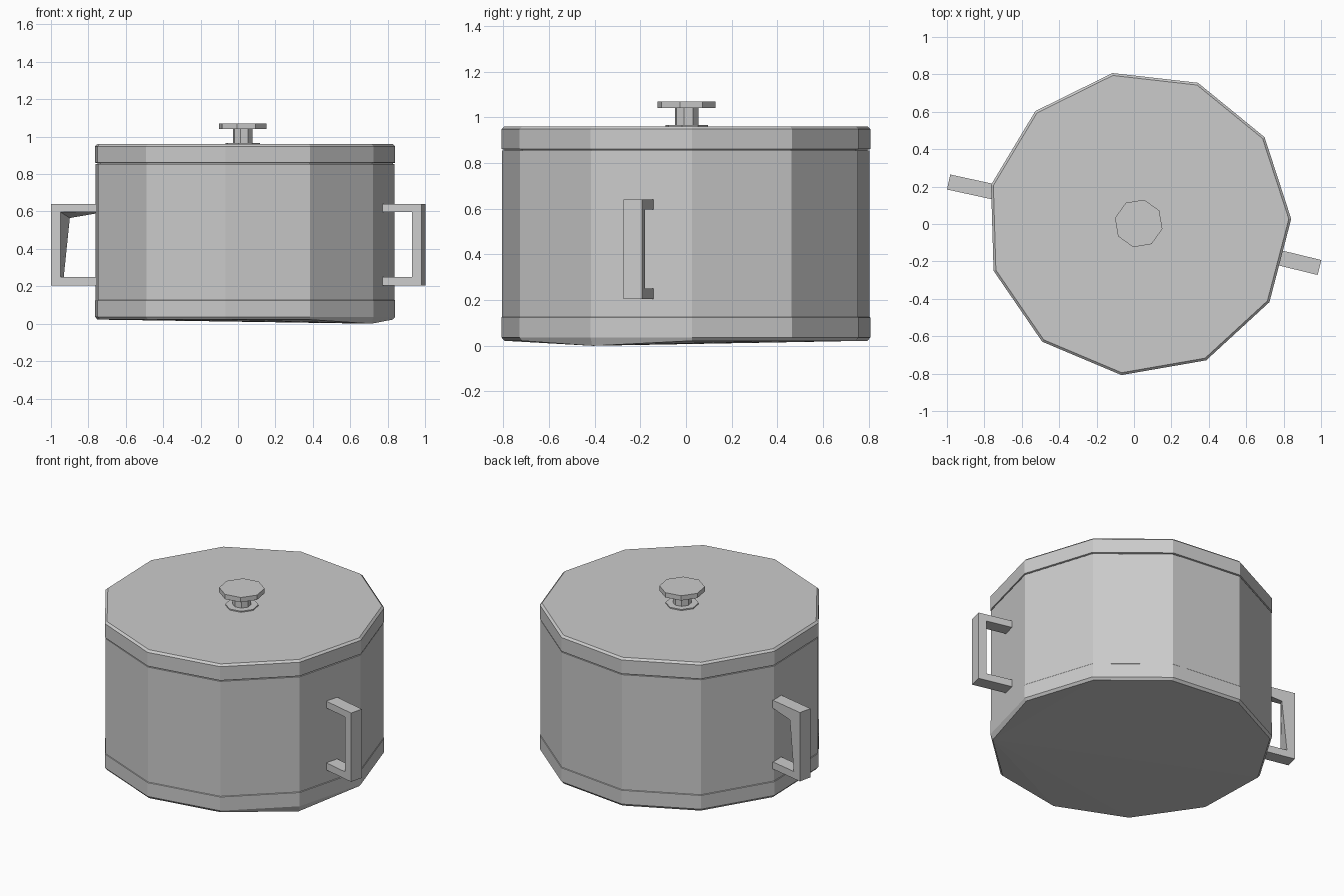
import bpy
import bmesh
from math import cos, sin, radians, tau

if "Cube" in bpy.data.objects:
    bpy.data.objects.remove(bpy.data.objects["Cube"])

CX, CY = 0.025, 0.003


def make_object(name, bm):
    bmesh.ops.recalc_face_normals(bm, faces=bm.faces[:])
    mesh = bpy.data.meshes.new(name)
    bm.to_mesh(mesh)
    bm.free()
    obj = bpy.data.objects.new(name, mesh)
    bpy.context.collection.objects.link(obj)
    return obj


def lathe(name, profile, sides, turn, low_corner=None):
    """Faceted solid from (radius, z) rings; low_corner sags to the ground."""
    bm = bmesh.new()
    rings = []
    for r, z in profile:
        rings.append([bm.verts.new((CX + r * cos(radians(turn) + tau * i / sides),
                                    CY + r * sin(radians(turn) + tau * i / sides), z))
                      for i in range(sides)])
    for a, b in zip(rings, rings[1:]):
        for i in range(sides):
            j = (i + 1) % sides
            bm.faces.new((a[i], a[j], b[j], b[i]))
    bm.faces.new(rings[-1])
    if low_corner is None:
        bm.faces.new(rings[0])
    else:
        # base fanned out from the sagging corner
        bottom = rings[0]
        bottom[low_corner].co.z = 0.0
        fan = bottom[low_corner:] + bottom[:low_corner]
        for i in range(1, sides - 1):
            bm.faces.new((fan[0], fan[i], fan[i + 1]))
    return make_object(name, bm)


def handle(name, angle, reach, warped=False):
    """C-shaped bar handle pointing outward at the given angle."""
    profile = [(0.765, 0.205), (reach, 0.205), (reach, 0.64), (0.765, 0.64),
               (0.765, 0.597), (reach - 0.052, 0.597),
               (reach - 0.052, 0.25), (0.765, 0.25)]
    c, s = cos(radians(angle)), sin(radians(angle))
    bm = bmesh.new()
    sides = []
    for t in (-0.041, 0.041):
        pts = list(profile)
        if warped and t < 0:
            pts[5] = (reach - 0.085, 0.565)
        sides.append([bm.verts.new((CX + r * c - t * s, CY + r * s + t * c, z))
                      for r, z in pts])
    a, b = sides
    for i in range(8):
        j = (i + 1) % 8
        bm.faces.new((a[i], a[j], b[j], b[i]))
    # two arms and the grip on each side
    for v in sides:
        for quad in ((0, 1, 6, 7), (1, 2, 5, 6), (2, 3, 4, 5)):
            bm.faces.new([v[k] for k in quad])
    return make_object(name, bm)


# pot body with a shallow base band and a bevelled bottom rim
lathe("pot_body", [(0.803, 0.022), (0.816, 0.037), (0.816, 0.124), (0.813, 0.127),
                   (0.813, 0.854)], 11, 1.7, low_corner=10)

# lid with a narrow seam below and a bevelled top edge
lathe("lid", [(0.803, 0.852), (0.803, 0.858), (0.816, 0.861), (0.816, 0.948),
              (0.803, 0.96)], 11, 1.7)

# knob: flange, stem and flat cap
lathe("knob_flange", [(0.095, 0.958), (0.095, 0.967)], 8, -13)
lathe("knob_stem", [(0.053, 0.965), (0.053, 1.045)], 8, -13)
lathe("knob_cap", [(0.13, 1.04), (0.13, 1.07)], 8, -13)

# side handles
handle("right_handle", -13.7, 0.995)
handle("left_handle", 167.7, 1.04, warped=True)
